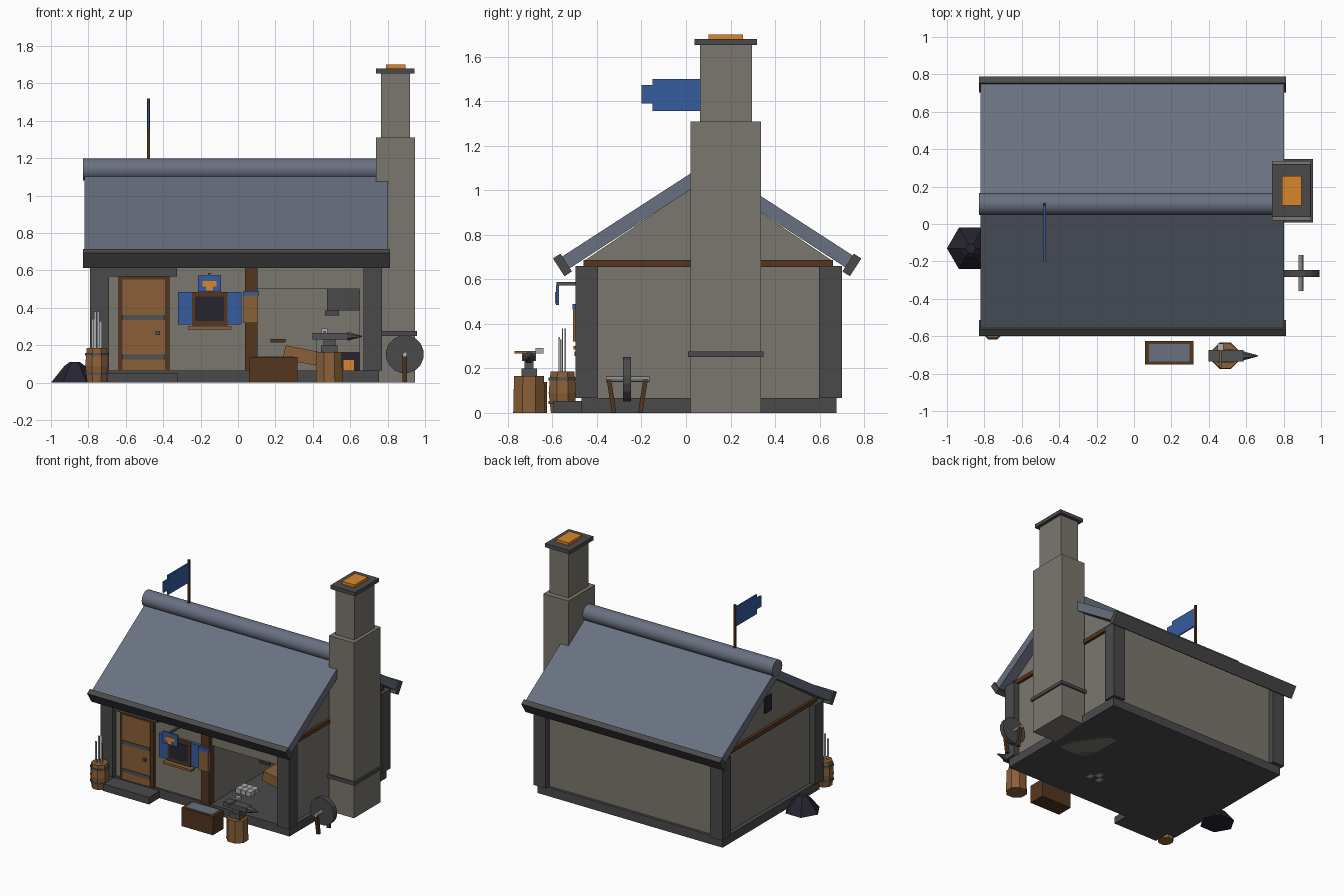
import bpy, bmesh, math
from mathutils import Matrix, Vector

if "Cube" in bpy.data.objects:
    bpy.data.objects.remove(bpy.data.objects["Cube"])


def mat(name, hexcol):
    def lin(c):
        return c / 12.92 if c <= 0.04045 else ((c + 0.055) / 1.055) ** 2.4
    m = bpy.data.materials.new(name)
    m.diffuse_color = [lin(int(hexcol[i:i + 2], 16) / 255) for i in (0, 2, 4)] + [1]
    m.use_nodes = True
    m.node_tree.nodes["Principled BSDF"].inputs["Base Color"].default_value = m.diffuse_color
    return m


STONE = mat("stone", "7A776D")
DARK = mat("dark_stone", "4A4A4A")
SLATE = mat("slate", "697080")
WOOD = mat("wood", "8A6038")
BROWN = mat("dark_wood", "54361F")
BLUE = mat("blue_cloth", "365C9E")
EMBER = mat("ember", "DA862C")
IRON = mat("iron", "515254")
STEEL = mat("steel", "ABADB0")
COAL = mat("coal", "262530")


def finish(name, bm, material):
    bmesh.ops.recalc_face_normals(bm, faces=bm.faces)
    me = bpy.data.meshes.new(name)
    bm.to_mesh(me)
    bm.free()
    me.materials.append(material)
    ob = bpy.data.objects.new(name, me)
    bpy.context.collection.objects.link(ob)
    return ob


def box(name, material, x, y, z, rot=None):
    """Box from (min, max) ranges, optionally rotated about its centre by (angle, axis)."""
    bm = bmesh.new()
    size = [b - a for a, b in (x, y, z)]
    mid = Vector([(a + b) / 2 for a, b in (x, y, z)])
    m = Matrix.Translation(mid)
    if rot:
        m = m @ Matrix.Rotation(math.radians(rot[0]), 4, rot[1])
    bmesh.ops.create_cube(bm, size=1, matrix=m @ Matrix.Diagonal((*size, 1)))
    return finish(name, bm, material)


def prism(name, material, x, profile):
    """Extrude a (y, z) profile along x."""
    bm = bmesh.new()
    f = bm.faces.new([bm.verts.new((x[0], y, z)) for y, z in profile])
    ext = bmesh.ops.extrude_face_region(bm, geom=[f])["geom"]
    bmesh.ops.translate(bm, vec=(x[1] - x[0], 0, 0),
                        verts=[v for v in ext if isinstance(v, bmesh.types.BMVert)])
    return finish(name, bm, material)


def lathe(name, material, centre, rings, sides, axis="Z", turn=0.0):
    """Stack of (offset along axis, radius) rings around a centre."""
    bm = bmesh.new()
    loops = []
    for h, r in rings:
        loops.append([bm.verts.new((r * math.cos(turn + 2 * math.pi * i / sides),
                                    r * math.sin(turn + 2 * math.pi * i / sides), h))
                      for i in range(sides)])
    for a, b in zip(loops, loops[1:]):
        for i in range(sides):
            j = (i + 1) % sides
            bm.faces.new((a[i], a[j], b[j], b[i]))
    bm.faces.new(loops[0][::-1])
    bm.faces.new(loops[-1])
    m = Matrix.Translation(centre)
    if axis == "X":
        m = m @ Matrix.Rotation(math.pi / 2, 4, "Y")
    if axis == "Y":
        m = m @ Matrix.Rotation(-math.pi / 2, 4, "X")
    bm.transform(m)
    return finish(name, bm, material)


# Foundation, step and walls around the open forge bay
box("foundation", DARK, (-.775, .755), (-.47, .675), (0, .066))
box("door_step", DARK, (-.70, -.32), (-.595, -.46), (0, .053))
gable = [(-.455, .06), (-.455, .685), (.1, 1.06), (.655, .685), (.655, .06)]
prism("house_wall", STONE, (-.745, .10), gable)
prism("side_wall", STONE, (.65, .725), gable)
box("bay_back_wall", STONE, (.09, .66), (.30, .655), (.06, .68))
box("bay_lintel_wall", STONE, (.09, .66), (-.455, .31), (.50, .68))
for i, x in enumerate(((-.79, -.69), (.67, .77))):
    for j, y in enumerate(((-.497, -.395), (.598, .70))):
        box(f"corner_post_{i}{j}", DARK, x, y, (.066, .66))
box("middle_post", BROWN, (.038, .105), (-.49, -.43), (.066, .65))
for i, x in enumerate(((-.765, -.74), (.72, .745))):
    box(f"gable_beam_{i}", BROWN, x, (-.46, .66), (.655, .686))
box("gable_vent", COAL, (-.752, -.744), (.06, .14), (.79, .91))

# Roof
prism("roof", SLATE, (-.82, .803), [(.1, 1.127), (-.56, .70), (-.526, .647),
                                   (.1, 1.055), (.726, .647), (.76, .70)])
ridge = lathe("ridge_cap", SLATE, (0, .107, 1.14), [(-.83, .06), (.81, .06)], 16, "X")
for p in ridge.data.polygons:
    p.use_smooth = len(p.vertices) == 4
for i, (y, a) in enumerate(((-.555, 33), (.745, -33))):
    box(f"eave_board_{i}", DARK, (-.83, .812), (y - .02, y + .02), (.617, .712), (a, "X"))

# Chimney
box("chimney_base", STONE, (.738, .945), (.02, .336), (0, 1.31))
box("chimney_stack", STONE, (.765, .92), (.062, .296), (1.30, 1.66))
box("chimney_belt", DARK, (.73, .957), (.008, .348), (.25, .276))
box("chimney_cap", DARK, (.738, .943), (.038, .32), (1.652, 1.68))
box("chimney_glow", EMBER, (.79, .895), (.10, .257), (1.68, 1.70))

# Flag
box("flag_pole", BROWN, (-.486, -.47), (.097, .113), (1.15, 1.52))
box("flag", BLUE, (-.483, -.473), (-.15, .10), (1.355, 1.50))
box("flag_tail", BLUE, (-.483, -.473), (-.20, -.15), (1.39, 1.472))

# Door
box("door_frame", BROWN, (-.64, -.365), (-.478, -.44), (.066, .567))
box("door", WOOD, (-.618, -.39), (-.484, -.44), (.068, .552))
for z in (.125, .335):
    box("door_band", IRON, (-.618, -.39), (-.49, -.48), (z, z + .026))
box("door_handle", IRON, (-.44, -.418), (-.50, -.48), (.255, .276))
box("door_lintel", DARK, (-.69, -.325), (-.492, -.44), (.567, .64))

# Window with shutters
box("window_frame", BROWN, (-.247, -.055), (-.48, -.44), (.305, .485))
box("window_pane", COAL, (-.23, -.076), (-.484, -.47), (.33, .46))
box("window_sill", WOOD, (-.268, -.036), (-.505, -.44), (.284, .30))
for x in (-.32, -.055):
    box("shutter", BLUE, (x, x + .074), (-.478, -.44), (.312, .484))

# Hanging sign with a plain anvil mark
box("sign_bracket", IRON, (-.16, -.144), (-.582, -.45), (.572, .587))
box("sign_board", BLUE, (-.215, -.092), (-.583, -.571), (.485, .572))
box("sign_mark_top", EMBER, (-.19, -.115), (-.588, -.58), (.515, .543))
box("sign_mark_base", EMBER, (-.17, -.135), (-.588, -.58), (.492, .515))

# Apron on the middle post
box("apron", WOOD, (.03, .108), (-.507, -.485), (.32, .47))
box("apron_top", BLUE, (.027, .112), (-.51, -.483), (.465, .49))

# Forge inside the bay
box("hearth", STONE, (.42, .66), (-.02, .31), (.0, .25))
box("hearth_mouth", COAL, (.51, .655), (-.028, -.018), (.066, .165))
box("hearth_fire", EMBER, (.565, .62), (-.034, -.026), (.066, .122))
box("forge_hood", DARK, (.475, .66), (-.03, .31), (.385, .505))
box("forge_hood_lip", DARK, (.465, .54), (-.04, .02), (.36, .385))
box("bellows", WOOD, (.245, .425), (-.06, .08), (.108, .183), (11, "Y"))
box("bellows_handle", BROWN, (.175, .255), (0, .025), (.215, .234))
for i in range(3):
    for j in range(2):
        x, y = .135 + i * .042, -.22 + j * .052
        box("steel_bar_stack", STEEL, (x, x + .039), (y, y + .049), (.0, .10))

# Barrel of rods
lathe("barrel", WOOD, (-.755, -.555, 0), [(0, .056), (.09, .067), (.185, .058)], 8, turn=math.pi / 8)
for z in (.04, .145):
    lathe("barrel_hoop", IRON, (-.755, -.555, z), [(0, .067), (.014, .067)], 8, turn=math.pi / 8)
for i, (dx, dy, h) in enumerate(((-.022, -.015, .34), (-.008, 0, .38), (.008, .012, .38), (.02, -.008, .33))):
    box(f"rod_{i}", STEEL, (-.762 + dx, -.748 + dx), (-.557 + dy, -.552 + dy), (.17, h))

# Coal pile
lathe("coal_pile", COAL, (-.873, -.13, 0), [(0, .127), (.09, .055), (.11, .028)], 6)

# Quench trough
box("trough", BROWN, (.058, .318), (-.752, -.625), (0, .138))
box("trough_water", SLATE, (.08, .298), (-.735, -.642), (.134, .141))

# Anvil on its stump, with hammer
lathe("stump", WOOD, (.488, -.705, 0), [(0, .077), (.165, .073)], 8, turn=math.pi / 8)
box("anvil_foot", IRON, (.443, .532), (-.74, -.67), (.16, .20))
box("anvil_waist", IRON, (.457, .522), (-.725, -.685), (.20, .235))
box("anvil_body", IRON, (.397, .585), (-.736, -.674), (.232, .266))
lathe("anvil_horn", IRON, (.585, -.705, .248), [(0, .026), (.078, .003)], 8, "X", math.pi / 8)
box("hammer_head", STEEL, (.447, .478), (-.675, -.64), (.266, .291))
box("hammer_handle", WOOD, (.457, .468), (-.77, -.66), (.267, .277))

# Grindstone
lathe("grindstone", DARK, (.892, -.265, .152), [(-.018, .102), (.018, .102)], 16, "Y", math.pi / 16)
lathe("grindstone_axle", STEEL, (.892, -.262, .152), [(-.097, .013), (.097, .013)], 8, "Y")
for y, a in ((-.335, 9), (-.193, -9)):
    box("grindstone_leg", BROWN, (.88, .904), (y - .01, y + .01), (.001, .155), (a, "X"))
